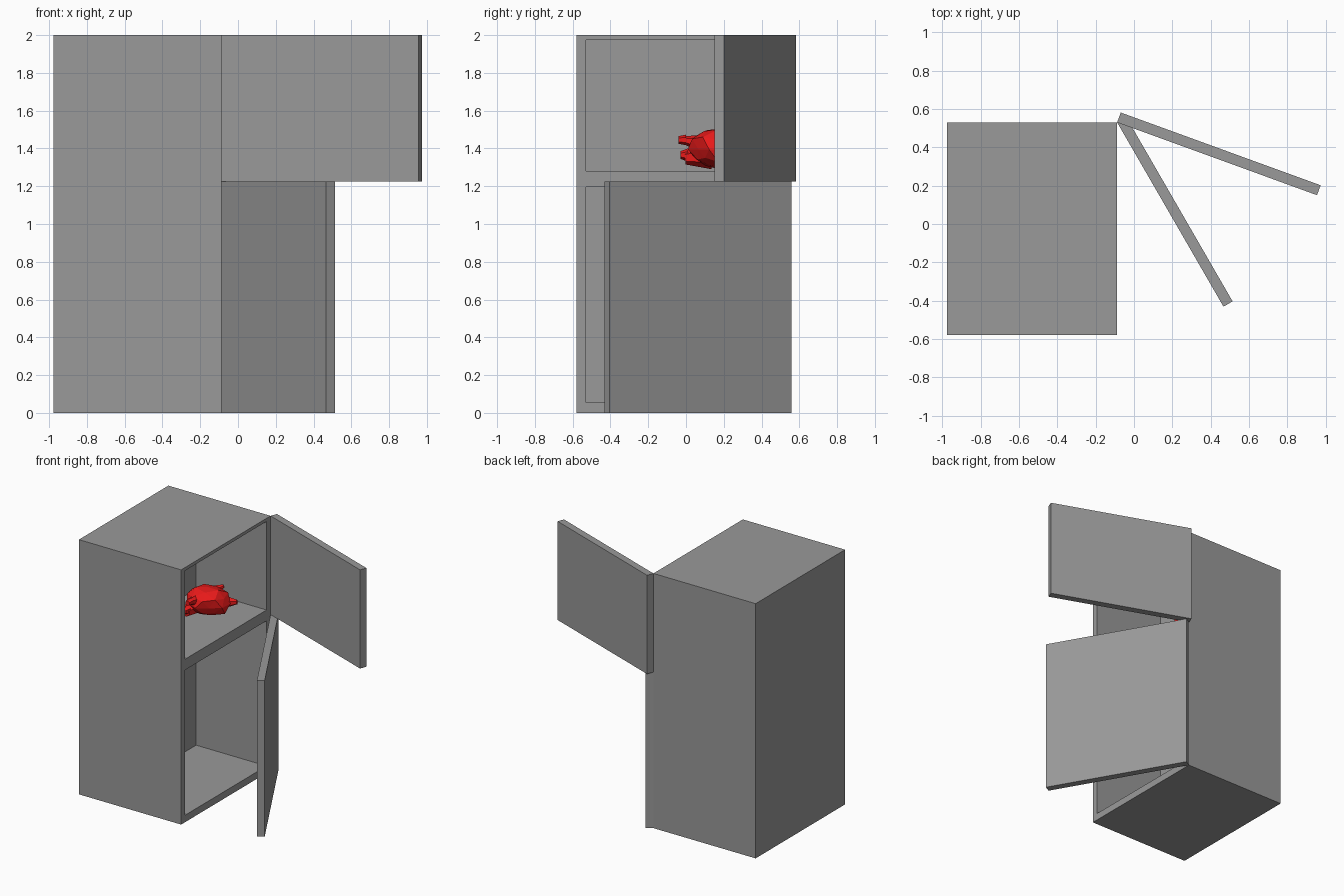
import bpy, bmesh, math, random
from mathutils import Vector, Matrix

cube = bpy.data.objects.get("Cube")
if cube:
    bpy.data.objects.remove(cube, do_unlink=True)
random.seed(4)


def material(name, color):
    m = bpy.data.materials.new(name)
    m.use_nodes = True
    m.diffuse_color = color
    m.node_tree.nodes["Principled BSDF"].inputs["Base Color"].default_value = color
    return m


grey = material("grey", (0.32, 0.32, 0.32, 1))
red = material("red", (0.8, 0.01, 0.01, 1))


def finish(name, bm, mat):
    bmesh.ops.recalc_face_normals(bm, faces=bm.faces)
    mesh = bpy.data.meshes.new(name)
    bm.to_mesh(mesh)
    bm.free()
    mesh.materials.append(mat)
    obj = bpy.data.objects.new(name, mesh)
    bpy.context.collection.objects.link(obj)
    return obj


def box(name, lo, hi, mat=grey):
    lo, hi = Vector(lo), Vector(hi)
    bm = bmesh.new()
    bmesh.ops.create_cube(bm, size=1)
    for v in bm.verts:
        v.co = (lo + hi) / 2 + v.co * (hi - lo)
    return finish(name, bm, mat)


# Cabinet with two compartments open towards +x
LEFT, FRONT, BACK, SPLIT = -0.088, -0.58, 0.53, 1.225
body = box("cabinet_body", (-0.976, FRONT, 0), (LEFT, BACK, 2))
for name, z0, z1 in (("lower", 0.055, 1.195), ("upper", 1.28, 1.975)):
    cutter = box(name + "_compartment_cutter", (-0.70, -0.53, z0), (0.1, 0.48, z1))
    cutter.hide_render = True
    cutter.hide_viewport = True
    cutter.display_type = 'WIRE'
    cut = body.modifiers.new(name + "_compartment", 'BOOLEAN')
    cut.operation = 'DIFFERENCE'
    cut.solver = 'EXACT'
    cut.object = cutter

# Doors swung open about the back corner
for name, z0, z1, angle in (("lower_door", 0, SPLIT, -60), ("upper_door", SPLIT, 2, -20)):
    door = box(name, (0, 0, z0), (BACK - FRONT, 0.055, z1))
    door.location = (LEFT, BACK, 0)
    door.rotation_euler.z = math.radians(angle)

# Crumpled joint of meat resting on the upper shelf
bm = bmesh.new()
bmesh.ops.create_icosphere(bm, subdivisions=2, radius=1)
for v in bm.verts:
    p = v.co * random.uniform(0.84, 1.1)
    v.co = Vector((-0.38 + 0.16 * p.x, 0.17 + 0.15 * p.y, max(1.281, 1.395 + 0.115 * p.z)))
finish("meat_body", bm, red)


def stub(name, start, end, r1, r2):
    start, end = Vector(start), Vector(end)
    axis = end - start
    bm = bmesh.new()
    turn = axis.to_track_quat('Z', 'Y').to_matrix().to_4x4()
    bmesh.ops.create_cone(bm, cap_ends=True, segments=6, radius1=r1, radius2=r2,
                          depth=axis.length,
                          matrix=Matrix.Translation((start + end) / 2) @ turn)
    return finish(name, bm, red)


# Leg stubs and wing tips
stub("upper_leg", (-0.41, 0.12, 1.42), (-0.41, -0.015, 1.445), 0.055, 0.02)
stub("upper_leg_knob", (-0.41, 0.0, 1.445), (-0.41, -0.04, 1.445), 0.028, 0.02)
stub("lower_leg", (-0.45, 0.13, 1.36), (-0.45, -0.005, 1.35), 0.07, 0.035)
stub("lower_leg_knob", (-0.45, 0.01, 1.365), (-0.45, -0.03, 1.365), 0.035, 0.02)
stub("wing_tip", (-0.28, 0.23, 1.39), (-0.19, 0.26, 1.40), 0.05, 0.018)
stub("top_spike", (-0.37, 0.23, 1.45), (-0.32, 0.28, 1.485), 0.045, 0.012)
